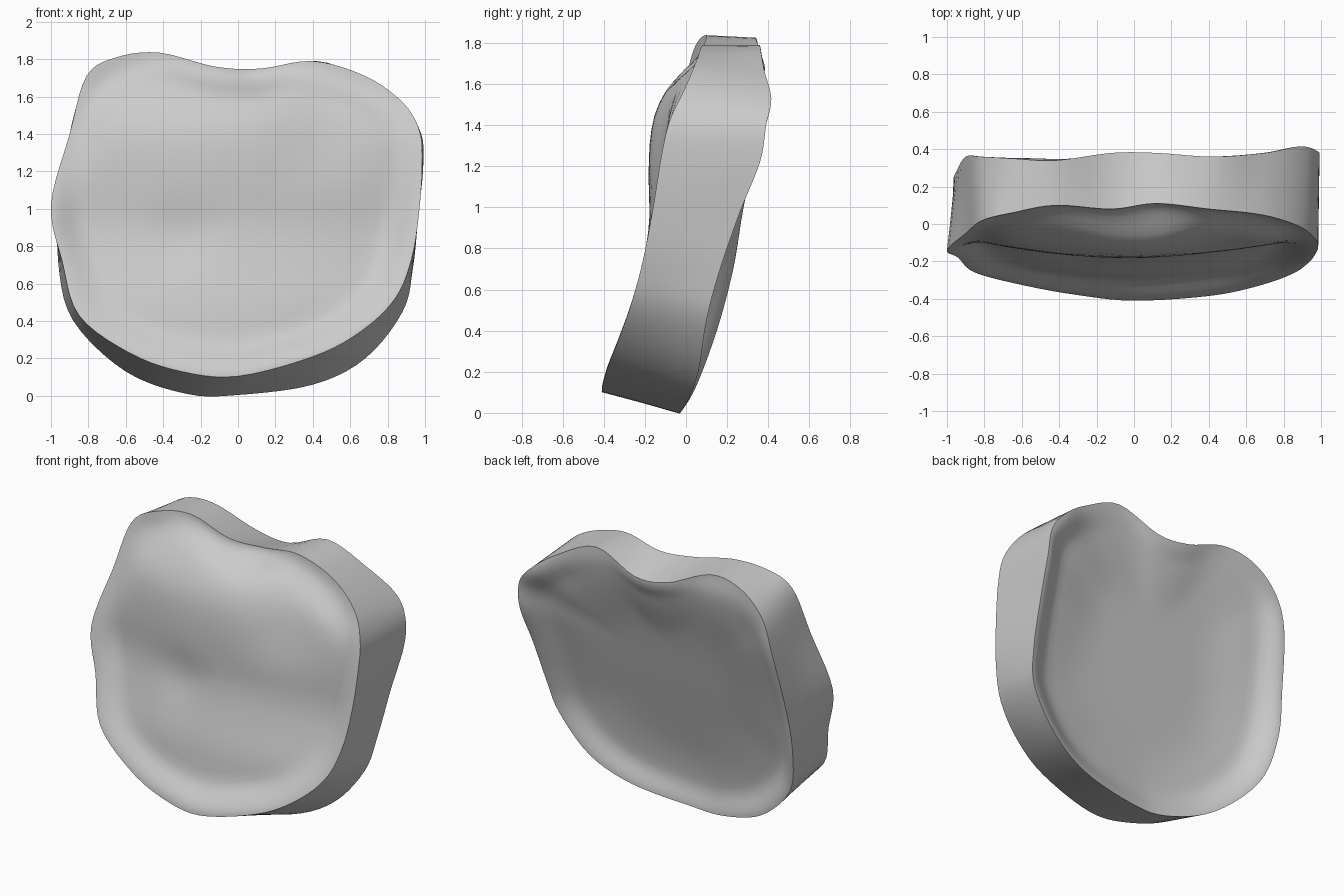
import bpy, bmesh, math
from mathutils import Vector

if "Cube" in bpy.data.objects:
    bpy.data.objects.remove(bpy.data.objects["Cube"])

# Matching rim control points (x, y, z), counter-clockwise from the bottom
FRONT = [(0, -.41, .105), (.4, -.385, .21), (.65, -.335, .34), (.84, -.27, .52),
         (.93, -.21, .74), (.97, -.16, 1.0), (.985, -.12, 1.25), (.97, -.08, 1.42),
         (.88, -.01, 1.57), (.68, .05, 1.71), (.4, .08, 1.79), (.12, .11, 1.75),
         (-.12, .08, 1.76), (-.42, .10, 1.835), (-.65, .06, 1.81), (-.81, .02, 1.71),
         (-.9, -.05, 1.4), (-1, -.14, 1.02), (-.94, -.18, .72), (-.85, -.26, .43),
         (-.58, -.33, .23), (-.3, -.38, .13)]
BACK = [(0, -.03, .005), (.4, .01, .06), (.68, .06, .20), (.88, .10, .45),
        (.935, .16, .68), (.965, .26, .97), (.99, .36, 1.22), (.98, .39, 1.40),
        (.89, .415, 1.53), (.7, .38, 1.67), (.42, .36, 1.79), (.12, .38, 1.68),
        (-.12, .38, 1.70), (-.42, .34, 1.82), (-.65, .35, 1.79), (-.82, .36, 1.64),
        (-.9, .36, 1.4), (-.95, .28, 1.0), (-.96, .23, .70), (-.88, .15, .40),
        (-.6, .05, .13), (-.27, -.02, .01)]

# Depth (z, y) of the dished faces inside the rims
FRONT_DISH = [(-.2, -.42), (.1, -.36), (.2, -.32), (.3, -.29), (.5, -.275), (.65, -.23),
              (.9, -.175), (1.2, -.185), (1.42, -.17), (1.55, -.12), (1.7, 0), (2, .1)]
BACK_DISH = [(-.2, -.15), (.1, -.085), (.3, -.04), (.6, .04), (.9, .125), (1.2, .205),
             (1.5, .295), (1.7, .36), (2, .4)]
STEPS = 5
CENTRE = Vector((0, 0, .95))


def smooth(t):
    t = max(0, min(1, t))
    return t * t * (3 - 2 * t)


def closed_spline(pts):
    pts = [Vector(p) for p in pts]
    n, out = len(pts), []
    for i in range(n):
        a, b, c, d = (pts[(i + k) % n] for k in (-1, 0, 1, 2))
        for j in range(STEPS):
            t = j / STEPS
            out.append(.5 * (2 * b + (c - a) * t + (2 * a - 5 * b + 4 * c - d) * t * t
                             + (3 * b - a - 3 * c + d) * t ** 3))
    return out


def linear(table, z):
    for (z0, y0), (z1, y1) in zip(table, table[1:]):
        if z <= z1:
            return y0 + (y1 - y0) * (z - z0) / (z1 - z0)
    return table[-1][1]


def lookup(table, z):
    return sum(linear(table, z + k * .025) for k in range(-4, 5)) / 9


def bump(x, z, cx, cz, r):
    return math.exp(-((x - cx) ** 2 + (z - cz) ** 2) / r ** 2)


def front_depth(x, z):
    return lookup(FRONT_DISH, z) + .13 * x * x + .04 * bump(x, z, .45, 1.4, .25) \
        + .02 * bump(x, z, -.3, .85, .15)


def front_blend(s):
    return smooth((1 - s) / .22)


def back_depth(x, z):
    return lookup(BACK_DISH, z)


def back_blend(s):
    return .55 * smooth((1 - s) / .18) + .45 * smooth((1 - s) / .6)


def face_rings(rim, depth, blend):
    rings = []
    for s in (.985, .96, .93, .9, .86, .82, .77, .7, .62, .53, .44, .35, .26, .17, .08):
        w = blend(s)
        ring = []
        for p in rim:
            q = CENTRE + (p - CENTRE) * s
            ring.append(Vector((q.x, p.y * (1 - w) + depth(q.x, q.z) * w, q.z)))
        rings.append(ring)
    return rings


# Disc body: front dish, side wall, back dish in one skin
front, back = closed_spline(FRONT), closed_spline(BACK)
wall = [[a.lerp(b, t) for a, b in zip(front, back)] for t in (0, .25, .5, .75, 1)]
rings = face_rings(front, front_depth, front_blend)[::-1] + wall \
    + face_rings(back, back_depth, back_blend)

bm = bmesh.new()
loops = [[bm.verts.new(p) for p in ring] for ring in rings]
n = len(front)
for a, b in zip(loops, loops[1:]):
    for i in range(n):
        j = (i + 1) % n
        bm.faces.new((a[i], a[j], b[j], b[i]))
for loop, depth in ((loops[0], front_depth), (loops[-1], back_depth)):
    c = bm.verts.new((0, depth(0, CENTRE.z), CENTRE.z))
    for i in range(n):
        bm.faces.new((loop[i], loop[(i + 1) % n], c))
bmesh.ops.recalc_face_normals(bm, faces=bm.faces)
mesh = bpy.data.meshes.new("disc_body")
bm.to_mesh(mesh)
bm.free()
disc = bpy.data.objects.new("disc_body", mesh)
bpy.context.collection.objects.link(disc)
bpy.context.view_layer.objects.active = disc
disc.select_set(True)
bpy.ops.object.shade_smooth_by_angle(angle=math.radians(45))
